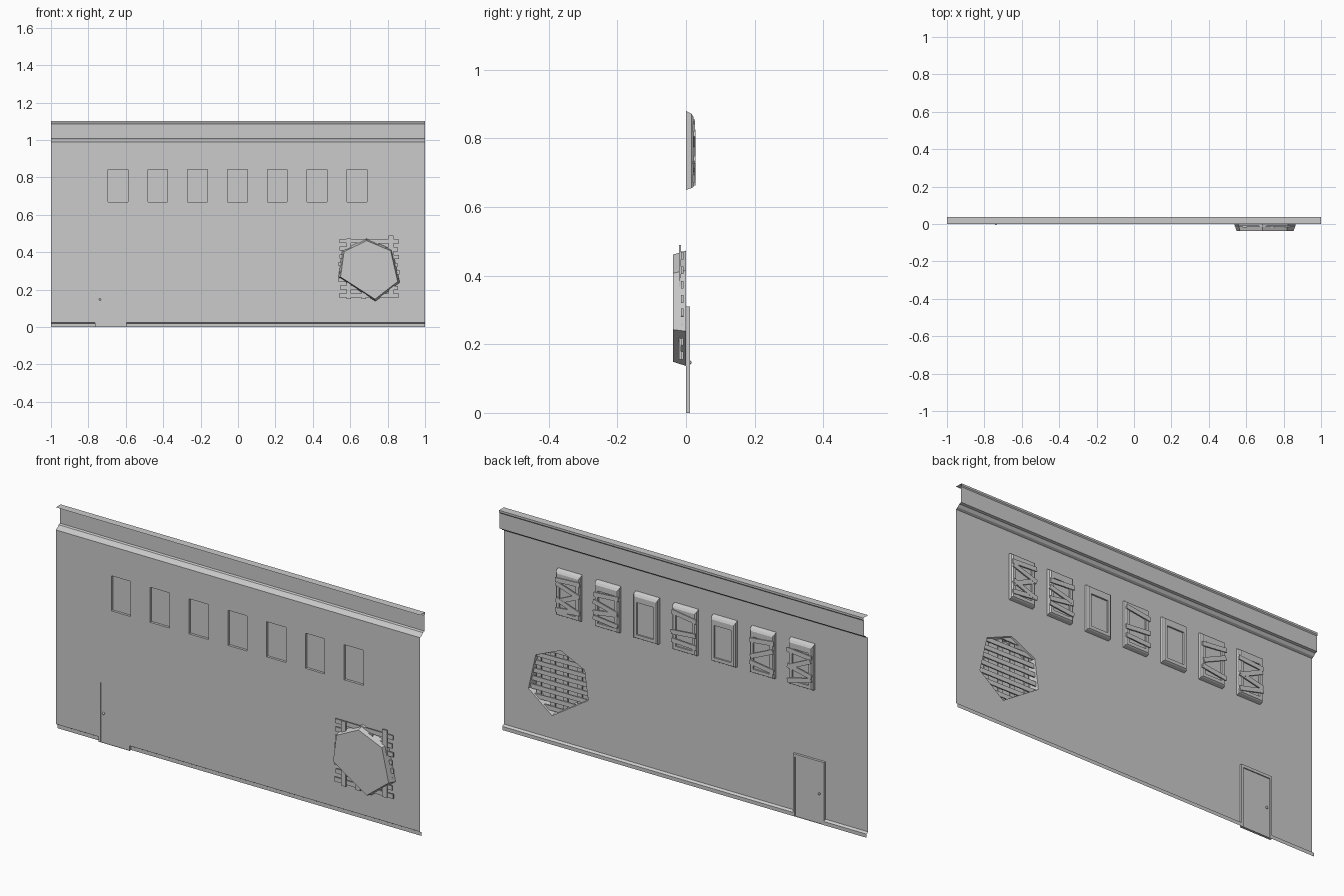
import bpy, bmesh, math, random
from mathutils import Matrix, Vector

if "Cube" in bpy.data.objects:
    bpy.data.objects.remove(bpy.data.objects["Cube"])

random.seed(4)


def finish(bm, name, recalc=True):
    if recalc:
        bmesh.ops.recalc_face_normals(bm, faces=bm.faces)
    me = bpy.data.meshes.new(name)
    bm.to_mesh(me)
    bm.free()
    ob = bpy.data.objects.new(name, me)
    bpy.context.collection.objects.link(ob)
    return ob


def rect(x, w, z0, z1):
    return [(x - w, z0), (x + w, z0), (x + w, z1), (x - w, z1)]


def loft(bm, loops):
    """Bridge successive (outline, y) loops and cap the last one."""
    prev = None
    for pts, y in loops:
        cur = [bm.verts.new((x, y, z)) for x, z in pts]
        if prev:
            n = len(cur)
            for i in range(n):
                j = (i + 1) % n
                bm.faces.new((prev[i], prev[j], cur[j], cur[i]))
        prev = cur
    bm.faces.new(prev)


def box(bm, loc, size, angle=0.0):
    m = (Matrix.Translation(loc) @ Matrix.Rotation(math.radians(angle), 4, 'Y')
         @ Matrix.Diagonal((*size, 1)))
    bmesh.ops.create_cube(bm, size=1, matrix=m)


def strip(name, profile, spans):
    """Open (y, z) profile extruded along x over each span."""
    bm = bmesh.new()
    for x0, x1 in spans:
        a = [bm.verts.new((x0, y, z)) for y, z in profile]
        b = [bm.verts.new((x1, y, z)) for y, z in profile]
        for i in range(len(profile) - 1):
            bm.faces.new((a[i], a[i + 1], b[i + 1], b[i]))
    return finish(bm, name, False)


D0, D1, DTOP = -0.765, -0.595, 0.31
HEX = [(.687, .473), (.825, .415), (.865, .238), (.735, .137), (.537, .265), (.557, .41)]
WIN_X = [-0.003 + 0.213 * i for i in range(-3, 4)]
WZ0, WZ1, WW = 0.668, 0.842, 0.053

# flat wall sheet with door notch, window holes and vent hole
bm = bmesh.new()
outline = [(-1, .025), (D0, .025), (D0, DTOP), (D1, DTOP), (D1, .025), (1, .025), (1, .988), (-1, .988)]
edges = []
for pts in [outline, HEX] + [rect(x, WW, WZ0, WZ1) for x in WIN_X]:
    vs = [bm.verts.new((x, 0, z)) for x, z in pts]
    edges += [bm.edges.new((vs[i], vs[(i + 1) % len(vs)])) for i in range(len(vs))]
bmesh.ops.triangle_fill(bm, use_beauty=True, edges=edges, normal=Vector((0, 1, 0)))
finish(bm, "wall")

# cornice and skirting
strip("cornice", [(0, .988), (.012, .993), (.022, 1.005), (.034, 1.008), (.034, 1.085),
                  (.038, 1.09), (.038, 1.1), (0, 1.1)], [(-1, 1)])
strip("skirting", [(.012, 0), (.012, .018), (0, .025)], [(-1, D0), (D1, 1)])

# windows: reveal with pane at the front, moulded frame at the back
for i, x in enumerate(WIN_X):
    inner = rect(x, WW, WZ0, WZ1)
    bm = bmesh.new()
    loft(bm, [(inner, 0), (inner, .012)])
    loft(bm, [(rect(x, .066, .65, .88), 0), (rect(x, .066, .655, .872), .016),
              (rect(x, .06, .659, .862), .022), (rect(x, .046, .675, .835), .022),
              (rect(x, .046, .675, .835), .014)])
    finish(bm, f"window_{i + 1}")

# nailed boards over some windows: (height, tilt)
BOARDS = {
    6: [(.835, 3), (.795, -18), (.75, 24), (.715, -20), (.69, 6)],
    5: [(.82, 4), (.765, -14), (.735, 8), (.695, -6)],
    3: [(.835, -8), (.75, 5), (.70, -3)],
    1: [(.825, 6), (.765, 24), (.70, -8)],
    0: [(.82, -5), (.77, 25), (.735, -12), (.69, 14)],
}
for i, boards in BOARDS.items():
    bm = bmesh.new()
    for k, (z, ang) in enumerate(boards):
        box(bm, (WIN_X[i] + random.uniform(-.005, .005), .0235 + .001 * (k % 2), z),
            (.135, .006, .022), ang)
    finish(bm, f"window_boards_{i + 1}")

# door with surround
cx, hw = (D0 + D1) / 2, (D1 - D0) / 2
outer, inner = rect(cx, hw, 0, DTOP), rect(cx, hw - .01, 0, DTOP - .014)
bm = bmesh.new()
loft(bm, [(outer, 0), (outer, .012), (inner, .012), (inner, .007)])
loft(bm, [(outer, 0), (inner, 0), (inner, .003)])
finish(bm, "door")

# door knobs
bm = bmesh.new()
for y in (.0, .010):
    bmesh.ops.create_uvsphere(bm, u_segments=10, v_segments=6, radius=.006,
                              matrix=Matrix.Translation((-.738, y, .147)))
finish(bm, "door_knobs")

# tapered six-sided vent box
hx, hz = .70, .305
small = [(hx + (x - hx) * .93, hz + (z - hz) * .93) for x, z in HEX]
bm = bmesh.new()
loft(bm, [(HEX, 0), (small, -.038)])
finish(bm, "vent_box")

# laths crossing the vent
bm = bmesh.new()
for k in range(8):
    x0 = .537 + random.uniform(0, .012)
    x1 = .865 - random.uniform(0, .012)
    box(bm, ((x0 + x1) / 2, -.011, .168 + k * .0415), (x1 - x0, .006, .022),
        random.uniform(-1, 1))
for x, z0, z1 in [(.592, .15, .472), (.672, .15, .455), (.74, .16, .45), (.818, .155, .49)]:
    box(bm, (x, -.017, (z0 + z1) / 2), (.025, .006, z1 - z0))
finish(bm, "vent_laths")
